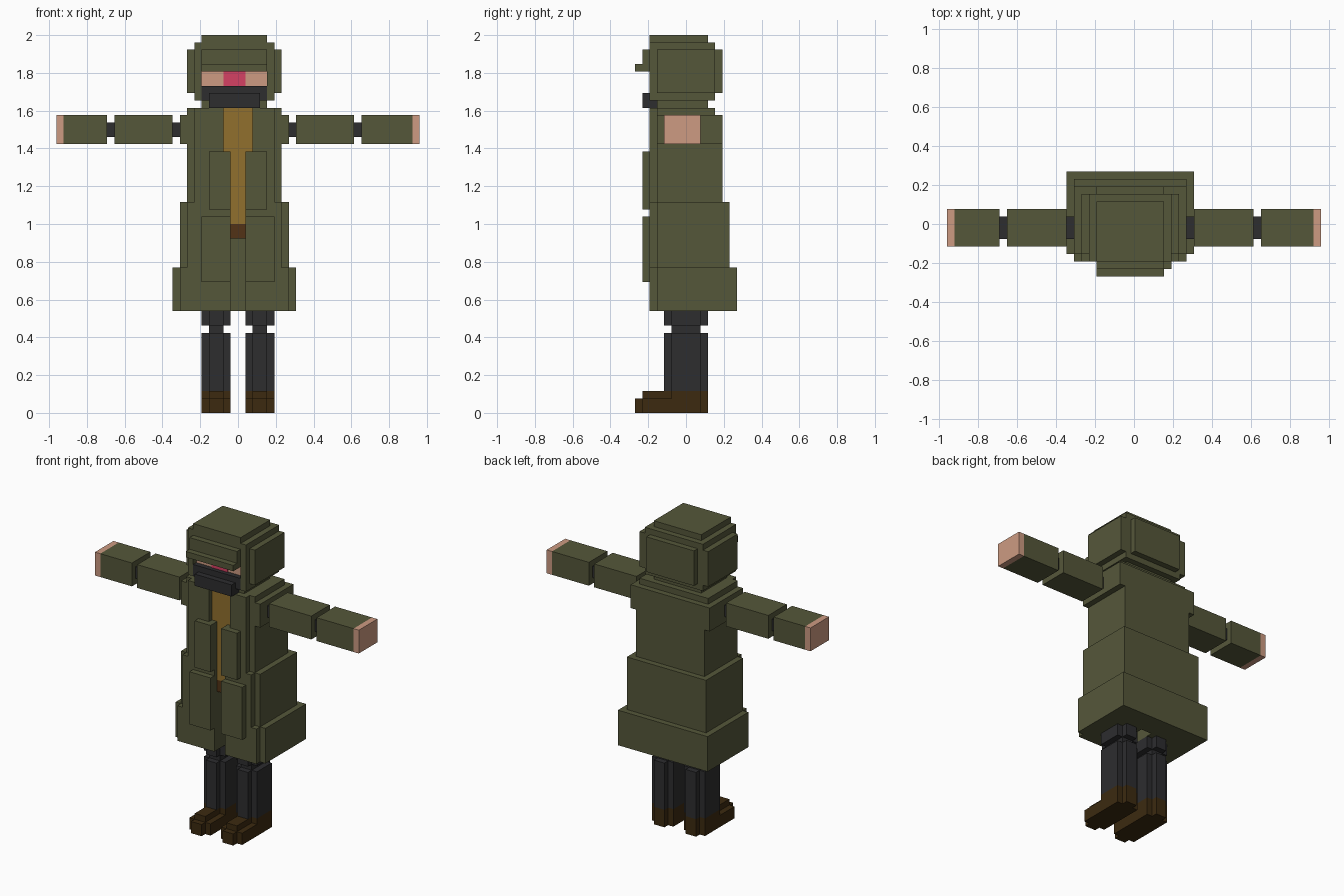
import bpy, bmesh
from mathutils import Matrix, Vector

if "Cube" in bpy.data.objects:
    bpy.data.objects.remove(bpy.data.objects["Cube"])

U = 2 / 52  # one grid unit of the blocky figure


def mat(name, rgb):
    m = bpy.data.materials.new(name)
    m.diffuse_color = (*rgb, 1)
    m.use_nodes = True
    m.node_tree.nodes["Principled BSDF"].inputs["Base Color"].default_value = m.diffuse_color
    return m


GREEN = mat("olive_cloth", (0.091, 0.095, 0.042))
SKIN = mat("skin", (0.61, 0.328, 0.223))
PINK = mat("pink", (0.665, 0.053, 0.127))
DARK = mat("charcoal", (0.026, 0.026, 0.028))
AMBER = mat("amber", (0.283, 0.162, 0.026))
BOOT = mat("boot_brown", (0.045, 0.023, 0.005))
BELT = mat("belt_brown", (0.085, 0.032, 0.008))


def part(name, material, *boxes):
    """Boxes are (x0, x1, y0, y1, z0, z1) in grid units."""
    bm = bmesh.new()
    for x0, x1, y0, y1, z0, z1 in boxes:
        size = Vector((x1 - x0, y1 - y0, z1 - z0)) * U
        mid = Vector((x0 + x1, y0 + y1, z0 + z1)) * U / 2
        bmesh.ops.create_cube(bm, size=1, matrix=Matrix.Translation(mid) @ Matrix.Diagonal(size.to_4d()))
    me = bpy.data.meshes.new(name)
    bm.to_mesh(me)
    bm.free()
    me.materials.append(material)
    ob = bpy.data.objects.new(name, me)
    bpy.context.collection.objects.link(ob)
    return ob


def flip(box, axis=0.0):
    """Mirror a box across the plane x = axis."""
    return (2 * axis - box[1], 2 * axis - box[0], *box[2:])


# Hood with top, side, back plates and a stepped brim
part("hood", GREEN,
     (-6, 5, -4, 4, 43, 51), (-6, 5, -5, -4, 47, 51),
     (-6, -5, -5, -4, 43, 47), (4, 5, -5, -4, 43, 47),
     (-5, 4, -5, 3, 51, 52), (-5, 4, -4, 3, 42, 43),
     (-7, -6, -4, 4, 44, 50), (5, 6, -4, 4, 44, 50),
     (-5, 4, 4, 5, 44, 50))
part("brim", GREEN, (-5, 4, -6, -5, 48, 50), (-5, 4, -7, -5, 47, 48))

# Face
part("face", SKIN, (-5, 4, -4.15, -4, 45, 47))
part("face_centre", PINK, (-2, 1, -4.3, -4, 45, 47))
part("mask", DARK, (-5, 4, -5, -4, 43, 45), (-4, 3, -6, -4, 42, 44))

# Coat: body, shoulders and flared skirt with a front slit
part("coat_body", GREEN,
     (-7, 6, -4, 4, 24, 42), (-7, 6, -4, 5, 24, 41),
     (-8, 7, -4, 5, 37, 41), (-8, 7, -4, 6, 24, 29))
part("coat_front", GREEN,
     (-6, -2, -5, -4, 29, 42), (2, 5, -5, -4, 29, 42),
     (-2, -1, -5, -4, 24, 36), (1, 2, -5, -4, 24, 36),
     (-7, -2, -5, -4, 20, 29), (2, 6, -5, -4, 20, 29),
     (-8, -1, -5, -4, 14, 20), (1, 7, -5, -4, 14, 20),
     (-2, -1, -5, -4, 20, 24), (1, 2, -5, -4, 20, 24))
part("coat_skirt", GREEN,
     (-8, -1, -4, 3, 20, 24), (1, 7, -4, 3, 20, 24), (-8, 7, 3, 6, 20, 24),
     (-9, -1, -4, 3, 14, 20), (1, 8, -4, 3, 14, 20), (-9, 8, 3, 7, 14, 20))
chest_flap = (1, 4, -6, -5, 28, 36)
skirt_flap = (1, 5, -6, -5, 18, 27)
part("coat_flaps", GREEN, chest_flap, flip(chest_flap), skirt_flap, flip(skirt_flap))

# Shirt and belt between the coat edges
part("shirt", AMBER, (-2, 2, -4.2, -4, 36, 42), (-1, 1, -4.2, -4, 26, 36))
part("belt", BELT, (-1, 1, -4.2, -4, 24, 26))

# Arms: joint, upper arm, elbow, forearm, hand
for side, shoulder, elbow in (("right", 7, 16), ("left", -8, -17)):
    s = 1 if side == "right" else -1

    def seg(a, b, y0=-3, y1=2, z0=37, z1=41):
        return (min(a, b), max(a, b), y0, y1, z0, z1)

    part(side + "_arm_joints", DARK,
         seg(shoulder, shoulder + s, -2, 1, 38, 40), seg(elbow, elbow + s, -2, 1, 38, 40))
    part(side + "_upper_arm", GREEN, seg(shoulder + s, elbow))
    part(side + "_forearm", GREEN, seg(elbow + s, s * 24))
    part(side + "_hand", SKIN, seg(s * 24, s * 25))

# Legs and boots, cross-shaped in section
leg = [(1, 5, -2, 2, 12, 14), (2, 4, -3, 3, 12, 14), (2, 4, -2, 2, 11, 12),
       (1, 5, -2, 2, 3, 11), (2, 4, -3, 3, 3, 11)]
boot = [(1, 5, -2, 2, 0, 3), (2, 4, -6, 3, 0, 3),
        (1, 5, -6, 2, 0, 2), (2, 4, -7, 3, 0, 2)]
for side, f in (("right", lambda b: b), ("left", flip)):
    part(side + "_leg", DARK, *map(f, leg))
    part(side + "_boot", BOOT, *map(f, boot))
